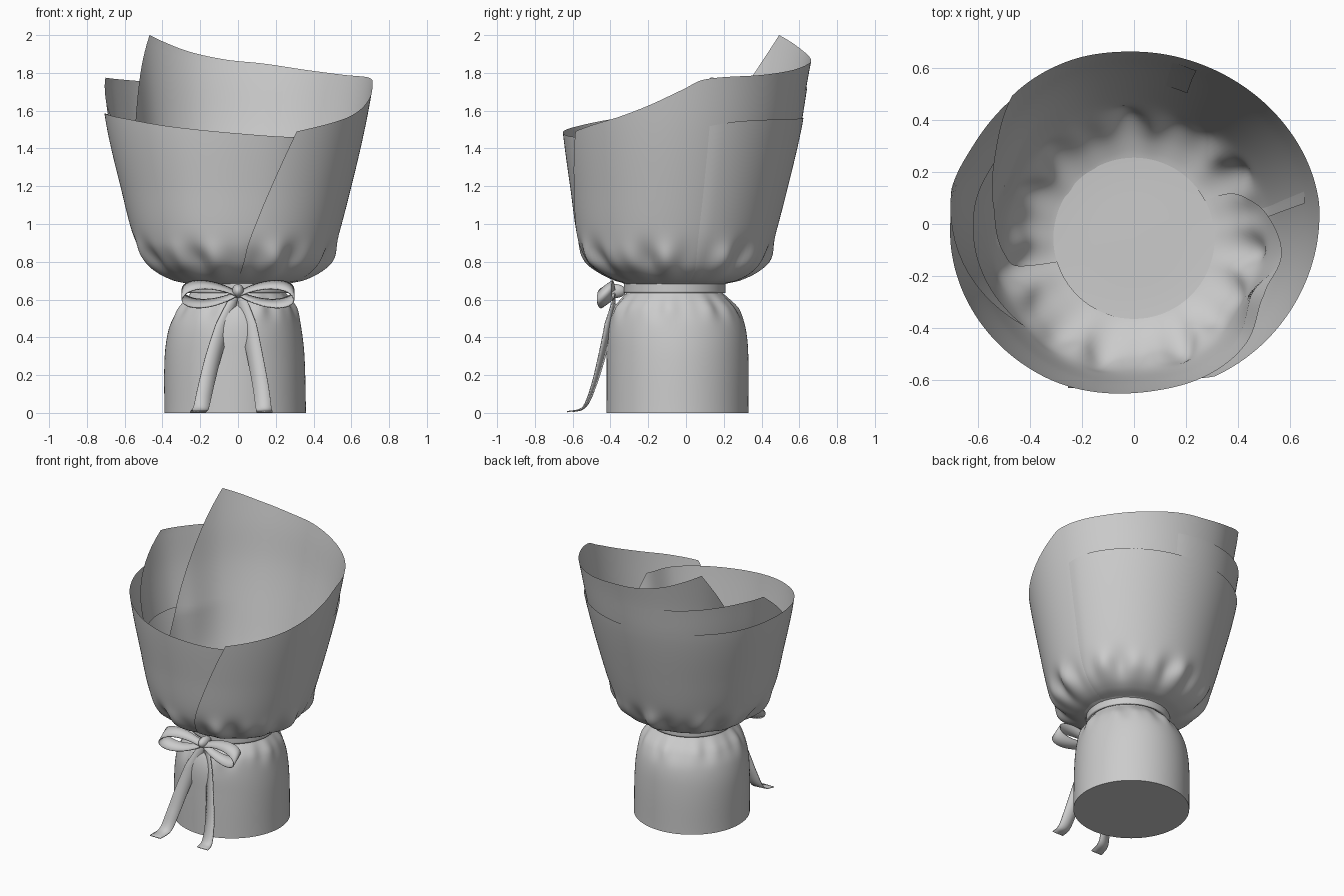
import bpy, bmesh, math
from mathutils import Vector

if "Cube" in bpy.data.objects:
    bpy.data.objects.remove(bpy.data.objects["Cube"])

# silhouette profile: z, left x, right x, front y, back y
PROFILE = [
    (0.00, -.39, .36, -.42, .33), (0.30, -.388, .352, -.42, .33), (0.45, -.365, .335, -.415, .315),
    (0.55, -.32, .31, -.39, .275), (0.60, -.28, .28, -.35, .23), (0.64, -.25, .25, -.31, .19),
    (0.68, -.25, .25, -.31, .19), (0.70, -.33, .34, -.38, .27), (0.74, -.41, .42, -.46, .35),
    (0.80, -.47, .48, -.53, .41), (0.90, -.53, .52, -.575, .45), (1.20, -.61, .60, -.62, .53),
    (1.50, -.68, .67, -.66, .60), (1.77, -.72, .72, -.68, .645), (2.00, -.75, .755, -.70, .69)]


def curve(pts, x):
    """Cubic interpolation through (x, value) points."""
    n = len(pts)
    x = min(max(x, pts[0][0]), pts[-1][0])
    i = next((k for k in range(n - 1) if x <= pts[k + 1][0]), n - 2)

    def slope(k):
        a, b = pts[max(k - 1, 0)], pts[min(k + 1, n - 1)]
        return (b[1] - a[1]) / (b[0] - a[0])
    (x0, y0), (x1, y1) = pts[i], pts[i + 1]
    h = x1 - x0
    t = (x - x0) / h
    return ((2*t**3 - 3*t*t + 1)*y0 + (t**3 - 2*t*t + t)*h*slope(i)
            + (3*t*t - 2*t**3)*y1 + (t**3 - t*t)*h*slope(i + 1))


COLUMNS = [[(p[0], p[k]) for p in PROFILE] for k in range(1, 5)]


def wrap_point(deg, z, off=0.0):
    """Point on the gathered paper surface, with pleats fading away from the neck."""
    xl, xr, yf, yb = (curve(c, z) for c in COLUMNS)
    t = math.radians(deg)
    pleat = 0.6*math.cos(11*t + .6) + 0.4*math.cos(18*t + 2)
    amp = .06*math.exp(-((z - .80)/.085)**2) + .03*math.exp(-((z - .56)/.06)**2)
    k = 1 + amp*(pleat - .15)
    if off < -.015:                      # loose inner ends settle back onto the wall lower down
        off = -.015 + (off + .015)*min(max((z - .75)/.5, 0), 1)
    return Vector(((xl + xr)/2 + ((xr - xl)/2*k + off)*math.cos(t),
                   (yf + yb)/2 + ((yb - yf)/2*k + off)*math.sin(t), z))


def grid_object(name, rows, closed=False, cap=False, thickness=0):
    bm = bmesh.new()
    vs = [[bm.verts.new(p) for p in r] for r in rows]
    n = len(rows[0])
    for a, b in zip(vs, vs[1:]):
        for j in range(n if closed else n - 1):
            k = (j + 1) % n
            bm.faces.new((a[j], a[k], b[k], b[j]))
    if cap:
        bm.faces.new(vs[0][::-1])
    me = bpy.data.meshes.new(name)
    bm.to_mesh(me)
    bm.free()
    ob = bpy.data.objects.new(name, me)
    bpy.context.collection.objects.link(ob)
    if thickness:
        mod = ob.modifiers.new("thickness", 'SOLIDIFY')
        mod.thickness = thickness
        mod.offset = 0
    bpy.ops.object.select_all(action='DESELECT')
    ob.select_set(True)
    bpy.context.view_layer.objects.active = ob
    bpy.ops.object.shade_smooth_by_angle(angle=math.radians(45))
    return ob


def sheet(name, z0, bottom, top, rim, offset, cols=150, nrows=50):
    """Paper sheet: angle range at its bottom and top, rim height and inset by angle."""
    rows = []
    for i in range(nrows + 1):
        f = (i/nrows)**1.6
        row = []
        for j in range(cols + 1):
            u = j/cols
            at_top = top[0] + (top[1] - top[0])*u
            at_bottom = bottom[0] + (bottom[1] - bottom[0])*u
            deg = at_bottom + (at_top - at_bottom)*f
            row.append(wrap_point(deg, z0 + (curve(rim, at_top) - z0)*f, curve(offset, deg)))
        rows.append(row)
    return grid_object(name, rows)


# lower skirt with closed base
grid_object("lower_skirt", [[wrap_point(d*2.5, .69*i/36) for d in range(144)] for i in range(37)],
            closed=True, cap=True)

# gathered floor inside the wrap
grid_object("inner_floor", [[(r*math.cos(math.radians(5*d)), -.055 + r*math.sin(math.radians(5*d)), z)
                             for d in range(72)] for r, z in ((.01, .70), (.15, .698), (.25, .697), (.31, .70))],
            closed=True, cap=True)

# front sheet: starts inside on the right, wraps the front, left and back
sheet("front_sheet", .685, (-350, 30), (-350, -27),
      [(-350, 1.51), (-330, 1.545), (-270, 1.56), (-215, 1.57), (-180, 1.585),
       (-150, 1.56), (-120, 1.515), (-90, 1.48), (-62, 1.46), (-27, 1.47)],
      [(-350, -.006), (-340, .008), (-300, .01), (-120, .01), (-85, -.01), (-62, -.013),
       (-46, -.035), (-27, -.10), (-8, -.03), (10, -.013), (30, -.013)])

# tall back sheet: diagonal edge at the front, rising to a loose corner at back left
sheet("tall_back_sheet", .685, (-91, 198), (-62, 131),
      [(-62, 1.49), (-45, 1.53), (-30, 1.57), (-15, 1.63), (0, 1.71), (10, 1.765), (40, 1.79),
       (60, 1.815), (80, 1.85), (95, 1.87), (110, 1.91), (122, 1.96), (131, 2.0)],
      [(-91, 0), (100, 0), (112, -.006), (131, -.035), (152, -.085), (170, -.075), (198, -.06)])

# left corner sheet between the two
sheet("left_corner_sheet", 1.25, (70, 222), (70, 167),
      [(70, 1.70), (120, 1.745), (167, 1.775)],
      [(70, -.005), (85, .004), (120, .004), (150, -.01), (167, 0), (190, -.015), (222, -.06)],
      cols=60, nrows=20)

# ribbon band round the neck
grid_object("neck_band", [[(.265*math.cos(math.radians(5*d)), -.06 + .262*math.sin(math.radians(5*d)), z)
                           for d in range(72)] for z in (.635, .645, .68, .69)],
            closed=True, thickness=.014)

# bow loops, mirrored
for side, label in ((-1, "left"), (1, "right")):
    rows = []
    for i in range(41):
        a = 2*math.pi*i/40
        s = (1 - math.cos(a))/2
        p = Vector((side*(.01 + .285*s), -.40 - .05*s, .625 + .062*math.sin(a)*s**.4 - .01*s))
        w = Vector((0, .07, .05))*(.45 + .55*s)
        rows.append([p - w*.3, p + w*.25, p + w*.8])
    grid_object("bow_loop_" + label, rows, thickness=.007)

# ribbon tails hanging to the ground
for label, xs, y_end in (("left", (-.015, -.075, -.13, -.17, -.195, -.212), -.63),
                         ("right", (.015, .055, .09, .12, .135, .14), -.60)):
    ys = (-.375, -.405, -.445, -.49, -.54, y_end)
    zs = (.63, .47, .30, .14, .03, .006)
    rows = []
    for i in range(41):
        t = 5*i/40
        p = Vector([curve(list(zip(range(6), c)), t) for c in (xs, ys, zs)])
        p.z = max(p.z, .005)
        tilt = .03*min(t, 1)*max(0, 1 - t/5)
        w = Vector((.02 + .022*min(t, 1), tilt if label == "left" else -tilt, 0))
        rows.append([p - w, p, p + w])
    grid_object("ribbon_tail_" + label, rows, thickness=.006)

# knot
bpy.ops.mesh.primitive_uv_sphere_add(segments=20, ring_count=12, radius=1, location=(0, -.375, .645))
knot = bpy.context.object
knot.name = "bow_knot"
knot.scale = (.032, .058, .037)
bpy.ops.object.shade_smooth()
